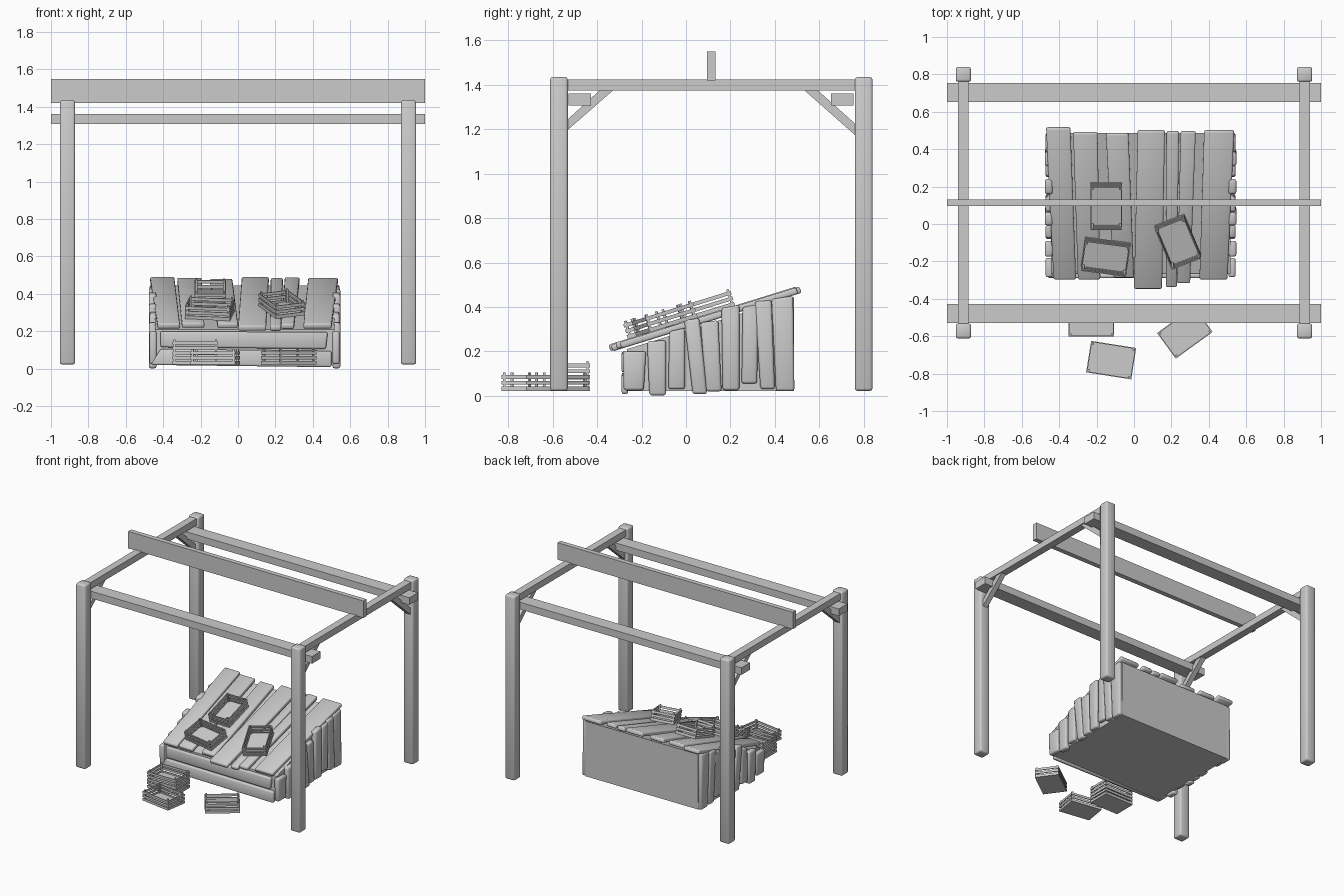
import bpy, bmesh
from math import radians, atan
from mathutils import Matrix, Vector

if "Cube" in bpy.data.objects:
    bpy.data.objects.remove(bpy.data.objects["Cube"])


def add_object(name, bm, matrix=None, bevel=0.0, smooth=False):
    bmesh.ops.recalc_face_normals(bm, faces=bm.faces)
    mesh = bpy.data.meshes.new(name)
    bm.to_mesh(mesh)
    bm.free()
    obj = bpy.data.objects.new(name, mesh)
    bpy.context.collection.objects.link(obj)
    if matrix:
        obj.matrix_world = matrix
    if bevel:
        mod = obj.modifiers.new("soft_edges", "BEVEL")
        mod.width = bevel
        mod.segments = 2
    if smooth:
        mesh.shade_smooth()
    return obj


def add_box(bm, x0, x1, y0, y1, z0, z1):
    m = Matrix.Translation(((x0 + x1) / 2, (y0 + y1) / 2, (z0 + z1) / 2))
    m = m @ Matrix.Diagonal((x1 - x0, y1 - y0, z1 - z0, 1))
    bmesh.ops.create_cube(bm, size=1, matrix=m)


def box(name, *bounds, bevel=0.0, smooth=False):
    bm = bmesh.new()
    add_box(bm, *bounds)
    return add_object(name, bm, None, bevel, smooth)


def prism(name, points, offset, matrix=None, bevel=0.0, smooth=False):
    """Extrude a 3D polygon along an offset vector."""
    bm = bmesh.new()
    face = bm.faces.new([bm.verts.new(p) for p in points])
    ext = bmesh.ops.extrude_face_region(bm, geom=[face])
    verts = [g for g in ext["geom"] if isinstance(g, bmesh.types.BMVert)]
    bmesh.ops.translate(bm, verts=verts, vec=Vector(offset))
    return add_object(name, bm, matrix, bevel, smooth)


# Timber frame: posts, side rails and diagonal braces
for side, s in (("left", -1), ("right", 1)):
    x = 0.912 * s
    for end, y in (("front", -0.572), ("back", 0.8)):
        box(f"{end}_{side}_post", x - 0.041, x + 0.041, y - 0.04, y + 0.04,
            0.022, 1.435, bevel=0.012, smooth=True)
    box(f"{side}_rail", x - 0.028, x + 0.028, -0.54, 0.77, 1.375, 1.425)
    prism(f"front_{side}_brace",
          [(x - 0.02, y, z) for y, z in
           ((-0.54, 1.19), (-0.325, 1.378), (-0.385, 1.378), (-0.54, 1.238))],
          (0.04, 0, 0))
    prism(f"back_{side}_brace",
          [(x - 0.02, y, z) for y, z in
           ((0.765, 1.17), (0.53, 1.378), (0.59, 1.378), (0.765, 1.222))],
          (0.04, 0, 0))

# Long cross beams and the upright ridge board
box("front_beam", -1, 1, -0.53, -0.427, 1.307, 1.362)
box("back_beam", -1, 1, 0.652, 0.755, 1.307, 1.362)
box("ridge_board", -1, 1, 0.095, 0.132, 1.42, 1.55)

# Sloped display stand core
CX = 0.035
prism("stand_body",
      [(CX - 0.48, y, z) for y, z in
       ((-0.265, 0.022), (0.487, 0.022), (0.487, 0.445), (-0.265, 0.21))],
      (0.96, 0, 0))

# Upright side planks: bottom y pair, top y pair, bottom z, top z pair
side_planks = [
    (-0.28, -0.19, -0.285, -0.18, 0.025, 0.20, 0.20),
    (-0.165, -0.09, -0.175, -0.09, 0.002, 0.245, 0.25),
    (-0.08, -0.005, -0.075, -0.005, 0.03, 0.29, 0.305),
    (0.03, 0.095, -0.008, 0.06, 0.008, 0.34, 0.35),
    (0.09, 0.16, 0.065, 0.145, 0.02, 0.33, 0.34),
    (0.165, 0.24, 0.16, 0.24, 0.025, 0.395, 0.41),
    (0.25, 0.32, 0.255, 0.325, 0.055, 0.40, 0.41),
    (0.335, 0.4, 0.31, 0.385, 0.03, 0.425, 0.43),
    (0.405, 0.488, 0.385, 0.482, 0.022, 0.435, 0.45),
]
for side, s in (("left", -1), ("right", 1)):
    for i, (b0, b1, t0, t1, zb, z0, z1) in enumerate(side_planks):
        x = CX + s * 0.47
        prism(f"{side}_side_plank_{i + 1}",
              [(x, b0, zb), (x, b1, zb), (x, t1, z1), (x, t0, z0)],
              (s * (0.038 + 0.004 * (i % 2)), 0, 0), bevel=0.011, smooth=True)

# Horizontal front planks
prism("upper_front_plank",
      [(-0.415, -0.26, 0.115), (0.47, -0.26, 0.105),
       (0.48, -0.26, 0.195), (-0.415, -0.26, 0.2)],
      (0, -0.03, 0), bevel=0.01, smooth=True)
prism("lower_front_plank",
      [(-0.465, -0.26, 0.02), (0.5, -0.26, 0.008),
       (0.5, -0.26, 0.095), (-0.415, -0.26, 0.105)],
      (0, -0.03, 0), bevel=0.01, smooth=True)

# Sloped top slats: front x pair, back x pair, front y, back y
SLOPE = 0.31
top_slats = [
    (-0.43, -0.31, -0.47, -0.34, -0.29, 0.52),
    (-0.30, -0.18, -0.325, -0.195, -0.29, 0.495),
    (-0.11, 0.0, -0.15, -0.03, -0.28, 0.49),
    (0.0, 0.15, 0.02, 0.165, -0.34, 0.505),
    (0.17, 0.23, 0.175, 0.24, -0.33, 0.50),
    (0.23, 0.30, 0.25, 0.33, -0.31, 0.50),
    (0.35, 0.50, 0.375, 0.535, -0.29, 0.505),
]


def slope_z(y):
    return 0.2 + SLOPE * (y + 0.33)


for i, (f0, f1, b0, b1, yf, yb) in enumerate(top_slats):
    lift = 0.004 * (i % 2)
    zf, zb = slope_z(yf) + lift, slope_z(yb) + lift
    prism(f"top_slat_{i + 1}",
          [(f0, yf, zf), (f1, yf, zf), (b1, yb, zb), (b0, yb, zb)],
          (0, -0.009, 0.029), bevel=0.009, smooth=True)

# Slatted crate: floor, corner posts and three slats on each side
bm = bmesh.new()
L, W, T = 0.122, 0.085, 0.006
add_box(bm, -L, L, -W, W, 0, 0.008)
for sx in (-1, 1):
    for sy in (-1, 1):
        xs = sorted((sx * (L - T), sx * (L - T - 0.011)))
        ys = sorted((sy * (W - T), sy * (W - T - 0.011)))
        add_box(bm, *xs, *ys, 0.004, 0.082)
for k in range(3):
    z0 = 0.002 + 0.026 * k
    for s in (-1, 1):
        add_box(bm, -L, L, *sorted((s * W, s * (W - T))), z0, z0 + 0.017)
        add_box(bm, *sorted((s * L, s * (L - T))), -W + T, W - T, z0, z0 + 0.017)
first = add_object("ground_crate_front", bm)


def place(name, x, y, z, spin, tilt=0.0):
    obj = bpy.data.objects.new(name, first.data)
    bpy.context.collection.objects.link(obj)
    obj.matrix_world = (Matrix.Translation((x, y, z)) @ Matrix.Rotation(tilt, 4, "X")
                        @ Matrix.Rotation(radians(spin), 4, "Z"))


# Crates on the ground and on the slope
first.matrix_world = Matrix.Translation((-0.122, -0.728, 0.022)) @ Matrix.Rotation(radians(-9), 4, "Z")
place("ground_crate_lower", -0.228, -0.517, 0.022, 0)
place("ground_crate_upper", -0.228, -0.517, 0.074, 0)
place("ground_crate_right", 0.272, -0.58, 0.022, 36)
tilt = atan(SLOPE)
for name, x, y, spin in (("slope_crate_back", -0.148, 0.105, 90),
                         ("slope_crate_front", -0.152, -0.165, -8),
                         ("slope_crate_right", 0.235, -0.085, 112)):
    place(name, x, y, slope_z(y) + 0.034, spin, tilt)
